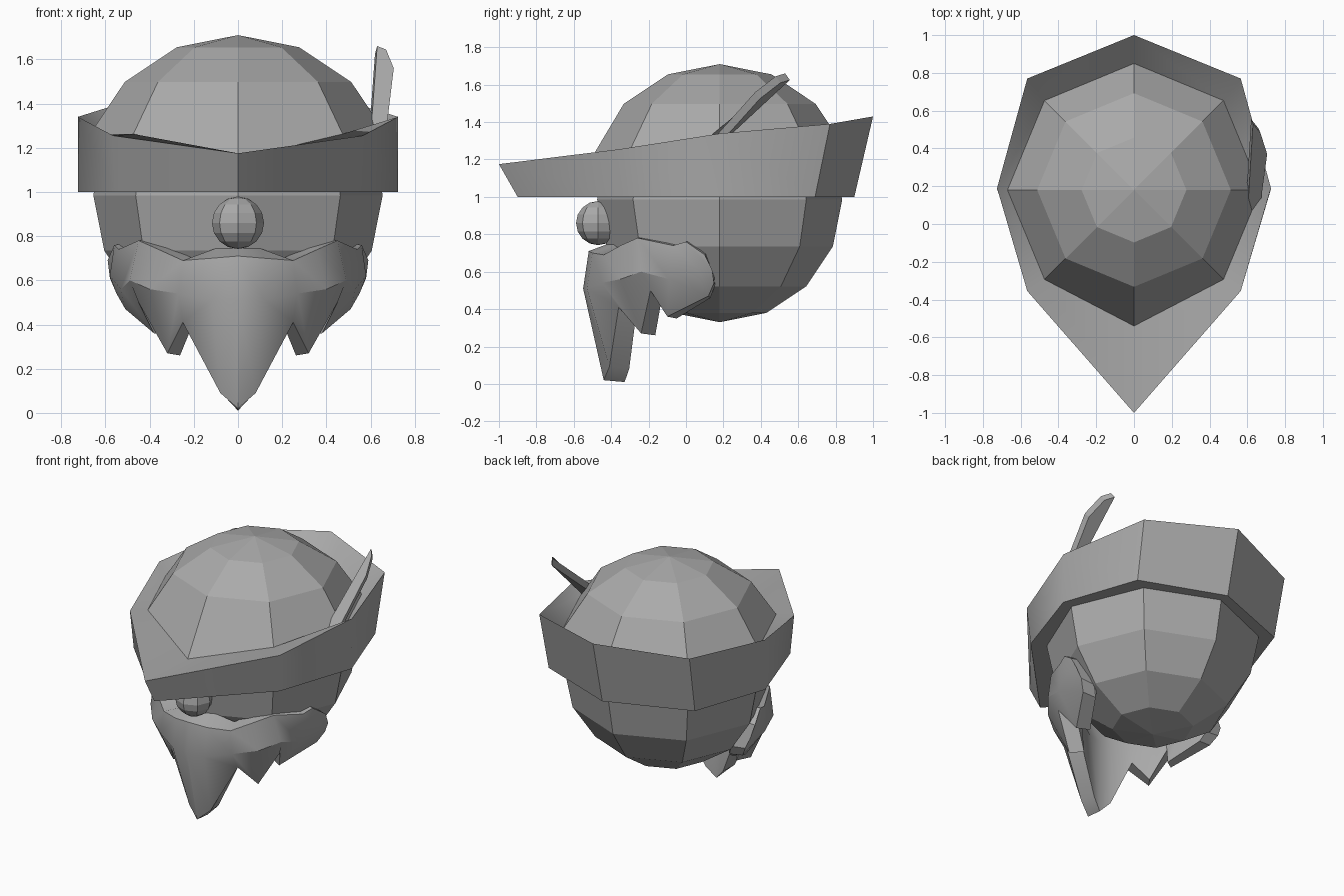
import bpy
import bmesh
from math import sin, cos, pi, radians
from mathutils import Vector

default_cube = bpy.data.objects.get("Cube")
if default_cube:
    bpy.data.objects.remove(default_cube)

CENTRE = Vector((0, .18, .985))   # shared centre of head and hat
SIDES = 8


def make_material(name, value):
    material = bpy.data.materials.new(name)
    material.use_nodes = True
    colour = (value, value, value, 1)
    material.diffuse_color = colour
    material.node_tree.nodes["Principled BSDF"].inputs["Base Color"].default_value = colour
    return material


grey = make_material("plain grey", .4)


def finish(name, bm, smooth_angle=None):
    """Turn a bmesh into a named object with consistent normals."""
    bmesh.ops.recalc_face_normals(bm, faces=bm.faces[:])
    mesh = bpy.data.meshes.new(name)
    bm.to_mesh(mesh)
    bm.free()
    mesh.materials.append(grey)
    obj = bpy.data.objects.new(name, mesh)
    bpy.context.collection.objects.link(obj)
    if smooth_angle:
        bpy.ops.object.select_all(action="DESELECT")
        bpy.context.view_layer.objects.active = obj
        obj.select_set(True)
        bpy.ops.object.shade_smooth_by_angle(angle=radians(smooth_angle))
    return obj


def bridge(bm, first, second, closed=True):
    """Join two rows of vertices with quads."""
    count = len(first)
    for i in range(count if closed else count - 1):
        j = (i + 1) % count
        bm.faces.new((first[i], first[j], second[j], second[i]))


def dome_ring(radius, latitude):
    """Octagon around the centre, starting at the front and turning to the left."""
    r, z = radius * cos(latitude), radius * sin(latitude)
    turns = [2 * pi * i / SIDES for i in range(SIDES)]
    return [CENTRE + Vector((r * sin(t), -r * cos(t), z)) for t in turns]


def add_row(bm, points):
    return [bm.verts.new(p) for p in points]


def mirrored_loop(half):
    """Complete a front-to-back outline whose ends lie on the middle plane."""
    return half + [(-x, y, z) for x, y, z in reversed(half[1:-1])]


# Head: faceted ball
bm = bmesh.new()
bmesh.ops.create_uvsphere(bm, u_segments=SIDES, v_segments=SIDES, radius=.655)
bmesh.ops.translate(bm, vec=CENTRE, verts=bm.verts[:])
finish("head", bm)

# Hat crown: faceted dome, lowered at the front
step = pi / SIDES
crown_base = dome_ring(.725, step)
crown_base[0] = Vector((0, -.54, 1.15))
bm = bmesh.new()
rows = [add_row(bm, ring) for ring in
        (crown_base, dome_ring(.725, 2 * step), dome_ring(.725, 3 * step))]
bridge(bm, rows[0], rows[1])
bridge(bm, rows[1], rows[2])
peak = bm.verts.new(CENTRE + Vector((0, 0, .725)))
for i in range(SIDES):
    bm.faces.new((rows[2][i], rows[2][(i + 1) % SIDES], peak))
finish("hat_crown", bm)

# Hat brim: turned-up band, pointed at the front
rim = mirrored_loop([(0, -1, 1.175), (.565, -.355, 1.255), (.725, .19, 1.34),
                     (.565, .77, 1.39), (0, 1, 1.43)])
hem = mirrored_loop([(0, -.9, 1), (.55, -.335, 1), (.725, .185, 1),
                     (.55, .69, 1), (0, .9, 1)])
bm = bmesh.new()
inner = add_row(bm, crown_base)
upper = add_row(bm, rim)
lower = add_row(bm, hem)
under = add_row(bm, dome_ring(.62, 0))
for vert in under:
    vert.co.z = 1
bridge(bm, inner, upper)
bridge(bm, upper, lower)
bridge(bm, lower, under)
finish("hat_brim", bm, 40)

# Nose
bm = bmesh.new()
bmesh.ops.create_uvsphere(bm, u_segments=SIDES, v_segments=SIDES, radius=.118)
bmesh.ops.translate(bm, vec=(0, -.47, .86), verts=bm.verts[:])
finish("nose", bm)

# Feather: thin blade tucked behind the left side of the brim
blade = [(.6, .04, 1.25), (.67, .11, 1.27), (.705, .37, 1.56),
         (.67, .48, 1.645), (.63, .53, 1.66)]
bm = bmesh.new()
face = bm.faces.new(add_row(bm, blade))
extruded = bmesh.ops.extrude_face_region(bm, geom=[face], use_keep_orig=True)
moved = [v for v in extruded["geom"] if isinstance(v, bmesh.types.BMVert)]
bmesh.ops.translate(bm, vec=(-.01, .025, -.035), verts=moved)
finish("feather", bm)

# Beard: columns from chin to cheek, each with upper edge, bulge and lock tip
columns = [
    [(0, -.52, .71), (0, -.55, .51), (0, -.44, .02)],
    [(.12, -.5, .7), (.12, -.53, .51), (.08, -.41, .09)],
    [(.25, -.44, .69), (.27, -.45, .54), (.25, -.36, .41)],
    [(.36, -.35, .74), (.4, -.35, .56), (.32, -.24, .27)],
    [(.45, -.26, .78), (.49, -.24, .6), (.45, -.19, .5)],
    [(.54, -.07, .74), (.53, -.09, .56), (.38, -.1, .36)],
    [(.56, 0, .76), (.58, .06, .62), (.51, .12, .47)],
    [(.59, .1, .69), (.58, .14, .61), (.55, .15, .54)],
]


def toward_axis(point, amount, lift=0):
    """Pull a point in toward the upright line through the head."""
    x, y, z = point
    keep = 1 - amount
    return (x * keep, CENTRE.y + (y - CENTRE.y) * keep, z + lift)


bm = bmesh.new()
previous = None
for i, (edge, bulge, tip) in enumerate(columns):
    lift = .045 if i < 2 else .01
    strip = add_row(bm, [
        toward_axis(edge, .17, lift), edge, bulge, tip,
        toward_axis(tip, .18, -.01),
        toward_axis(bulge, .3),
    ])
    if previous:
        bridge(bm, previous, strip, closed=True)
    previous = strip
bm.faces.new(previous)
for vert in bm.verts:
    vert.co.z = max(vert.co.z, 0)
mirror = bmesh.ops.duplicate(bm, geom=bm.verts[:] + bm.edges[:] + bm.faces[:])
for vert in mirror["geom"]:
    if isinstance(vert, bmesh.types.BMVert):
        vert.co.x *= -1
bmesh.ops.remove_doubles(bm, verts=bm.verts[:], dist=.0005)
finish("beard", bm, 35)
